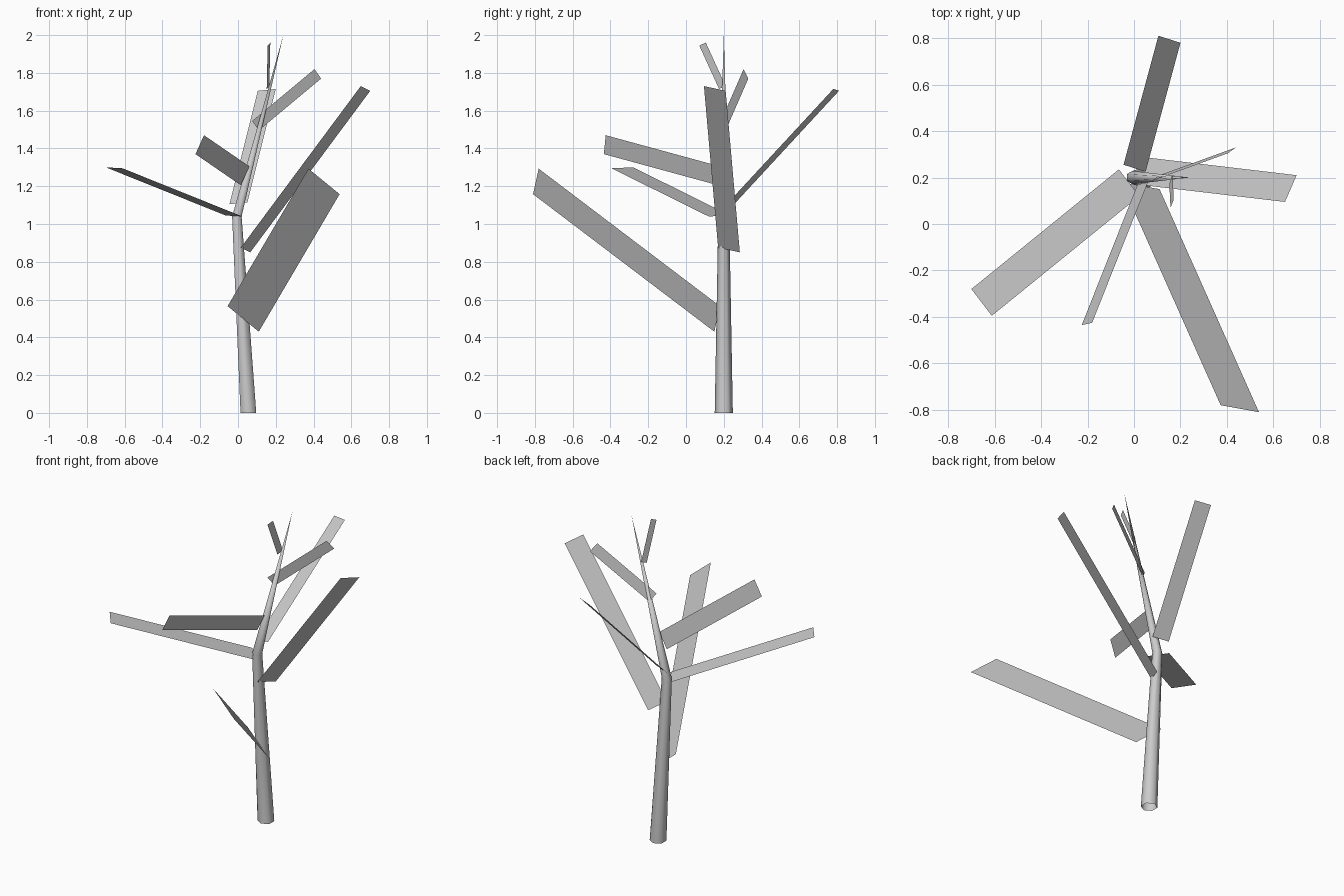
import bpy, bmesh, math
from mathutils import Vector

if "Cube" in bpy.data.objects:
    bpy.data.objects.remove(bpy.data.objects["Cube"], do_unlink=True)

grey = bpy.data.materials.new("plain_grey")
grey.use_nodes = True
grey.diffuse_color = (0.6, 0.6, 0.6, 1)
grey.node_tree.nodes["Principled BSDF"].inputs["Base Color"].default_value = (0.6, 0.6, 0.6, 1)


def finish(bm, name, smooth=False):
    mesh = bpy.data.meshes.new(name)
    bm.to_mesh(mesh)
    bm.free()
    for poly in mesh.polygons:
        poly.use_smooth = smooth
    mesh.materials.append(grey)
    obj = bpy.data.objects.new(name, mesh)
    bpy.context.collection.objects.link(obj)
    return obj


def trunk(name, stations, sides=6):
    """Open-bottomed tapered tube through (centre, radius) stations, ending in a point."""
    bm = bmesh.new()
    rings = []
    for centre, radius in stations:
        ring = []
        for i in range(sides):
            a = math.pi / 2 + math.tau * i / sides
            ring.append(bm.verts.new(Vector(centre) + radius * Vector((math.cos(a), math.sin(a), 0))))
        rings.append(ring)
    for low, high in zip(rings, rings[1:]):
        for i in range(sides):
            j = (i + 1) % sides
            bm.faces.new((low[i], low[j], high[j], high[i]))
    # close the tip to a single point
    bmesh.ops.pointmerge(bm, verts=rings[-1], merge_co=Vector(stations[-1][0]))
    return finish(bm, name, smooth=True)


def branch(name, corner, across, along):
    """Flat rectangular branch card: one corner, its width vector and its length vector."""
    c, w, l = Vector(corner), Vector(across), Vector(along)
    bm = bmesh.new()
    bm.faces.new([bm.verts.new(p) for p in (c, c + w, c + w + l, c + l)])
    return finish(bm, name)


# Bent trunk
trunk("trunk", [((0.055, 0.2, 0), 0.048), ((-0.006, 0.2, 1.04), 0.029), ((0.24, 0.2, 2), 0.0005)])

# Flat branches, lowest to highest
branch("low_front_branch", (-0.055, 0.18, 0.565), (0.165, -0.03, -0.135), (0.428, -0.96, 0.728))
branch("left_branch", (0.015, 0.17, 0.875), (0.05, 0.115, -0.025), (0.635, -0.075, 0.855))
branch("right_branch", (-0.065, 0.235, 1.045), (0.088, -0.115, -0.005), (-0.635, -0.515, 0.255))
branch("back_branch", (-0.045, 0.255, 1.105), (0.095, -0.03, 0.01), (0.15, 0.555, 0.6))
branch("upper_front_branch", (0.06, 0.18, 1.305), (-0.045, -0.01, -0.1), (-0.24, -0.605, 0.165))
branch("upper_left_branch", (0.075, 0.185, 1.545), (0.035, 0.025, -0.05), (0.33, 0.12, 0.275))
branch("top_twig", (0.152, 0.175, 1.715), (0.014, 0.035, 0.015), (0.005, -0.105, 0.23))
